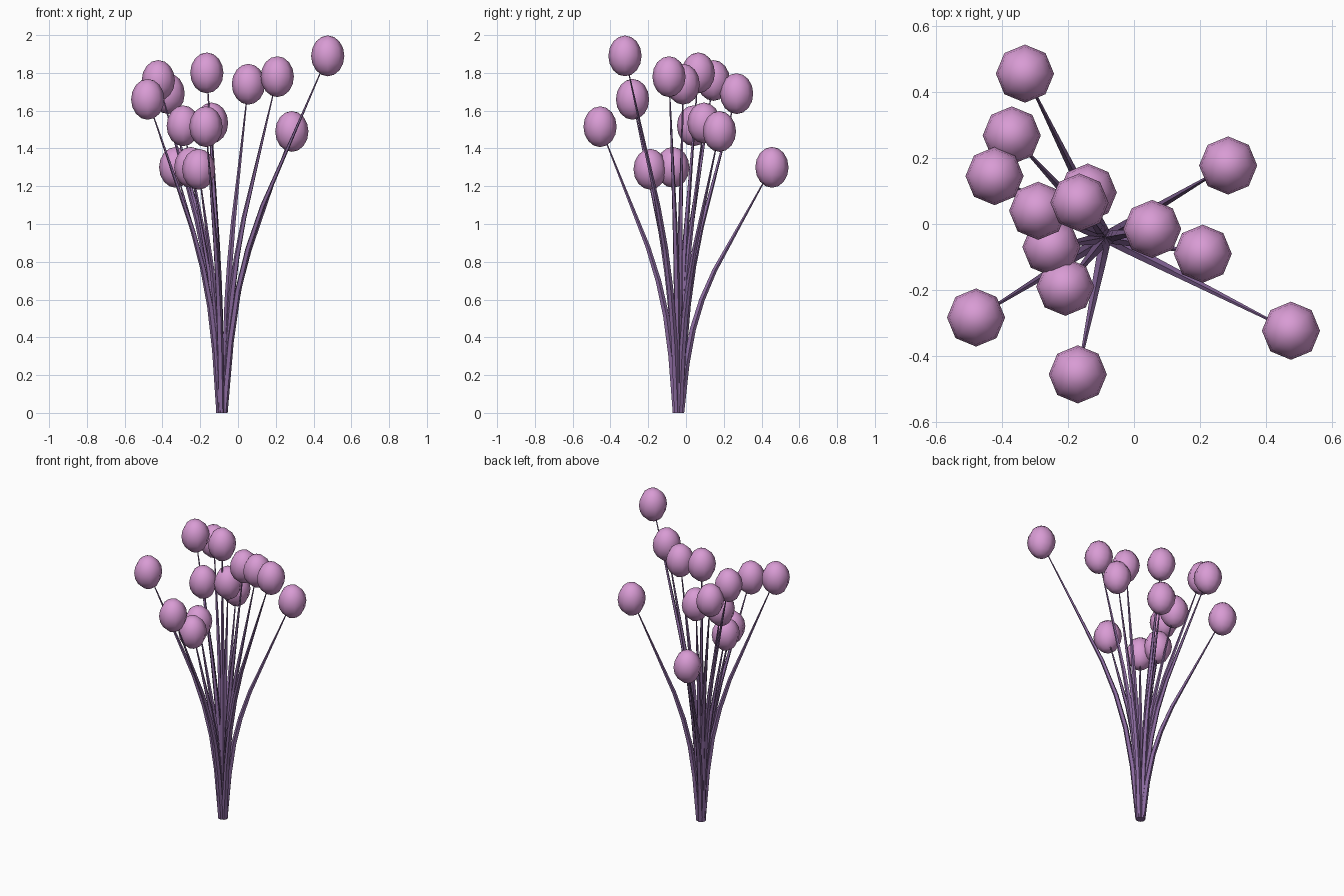
import bpy, math
from mathutils import Vector

if "Cube" in bpy.data.objects:
    bpy.data.objects.remove(bpy.data.objects["Cube"])


def material(name, rgb):
    m = bpy.data.materials.new(name)
    m.diffuse_color = (*rgb, 1)
    m.use_nodes = True
    m.node_tree.nodes["Principled BSDF"].inputs["Base Color"].default_value = m.diffuse_color
    return m


PINK = material("soft_pink", (0.69, 0.33, 0.66))
PURPLE = material("dusky_purple", (0.25, 0.14, 0.335))

# centre of every flower head
HEADS = [(-.33, .455, 1.30), (-.37, .268, 1.69), (-.422, .145, 1.76),
         (-.29, .04, 1.52), (-.14, .095, 1.535), (-.165, .065, 1.80),
         (.055, -.015, 1.74), (.285, .177, 1.49), (.208, -.09, 1.78),
         (-.25, -.07, 1.30), (-.208, -.19, 1.29), (-.478, -.283, 1.66),
         (-.17, -.455, 1.515), (.475, -.323, 1.89)]
BASE = Vector((-.085, -.04, 0))
# stem profile: height fraction, lean fraction, radius
BEND = [(0, 0, .018), (.20, .06, .0175), (.34, .13, .017), (.46, .23, .0155),
        (.58, .37, .013), (1, 1, .002)]
SIDES = 5


def stem(head):
    """Tapered tube that bends outwards from the bunched base to the head."""
    lean = Vector((head.x, head.y, 0)) - BASE
    start = BASE + lean.normalized() * .014
    lean = Vector((head.x, head.y, 0)) - start
    turn = math.atan2(lean.y, lean.x)
    pts = [start + lean * s + Vector((0, 0, head.z * h)) for h, s, r in BEND]
    verts, faces = [], []
    for i, p in enumerate(pts):
        d = (pts[min(i + 1, len(pts) - 1)] - pts[max(i - 1, 0)]).normalized()
        u = Vector((-math.sin(turn), math.cos(turn), 0))
        v = d.cross(u) if i else Vector((0, 0, 1)).cross(u)
        for k in range(SIDES):
            a = 2 * math.pi * k / SIDES
            verts.append(p + BEND[i][2] * (v * math.cos(a) + u * math.sin(a)))
    for i in range(len(pts) - 1):
        for k in range(SIDES):
            a, b = i * SIDES + k, i * SIDES + (k + 1) % SIDES
            faces.append((a, b, b + SIDES, a + SIDES))
    n = len(verts)
    faces += [tuple(reversed(range(SIDES))), tuple(range(n - SIDES, n))]
    # make every face point outwards
    mesh = bpy.data.meshes.new("stem")
    mesh.from_pydata(verts, [], faces)
    mesh.materials.append(PURPLE)
    ob = bpy.data.objects.new("stem", mesh)
    bpy.context.collection.objects.link(ob)


def flower_head(head):
    """Egg-tall, eight-sided smooth ball."""
    bpy.ops.mesh.primitive_uv_sphere_add(segments=8, ring_count=8, radius=1,
                                         location=head)
    ob = bpy.context.object
    ob.name = "flower_head"
    ob.scale = (.088, .088, .108)
    bpy.ops.object.transform_apply(location=False, rotation=False, scale=True)
    bpy.ops.object.shade_smooth()
    ob.data.materials.append(PINK)


for h in HEADS:
    stem(Vector(h))
    flower_head(Vector(h))
